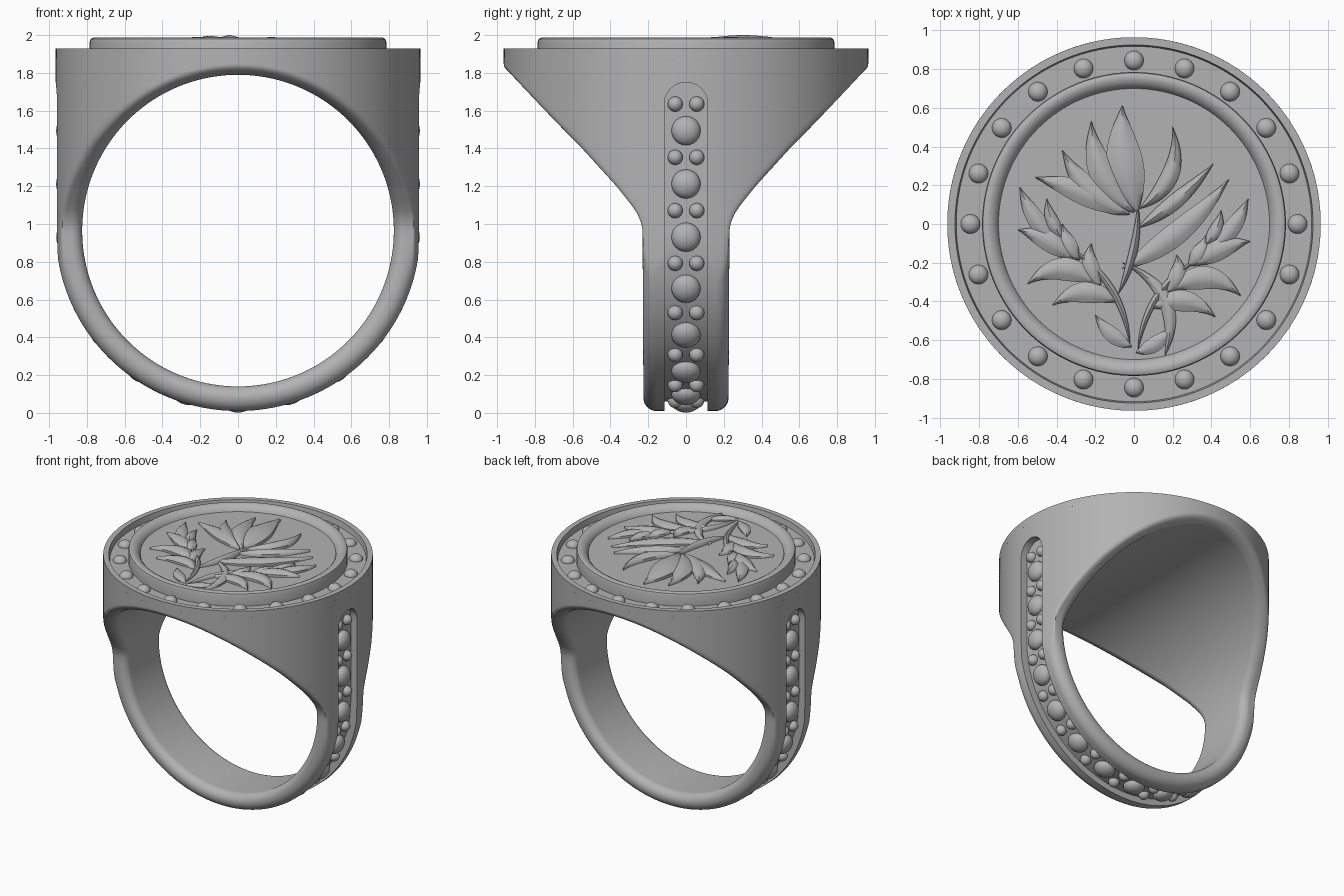
import bpy, bmesh
from math import sin, cos, pi, sqrt, copysign
from mathutils import Vector, Matrix

cube = bpy.data.objects.get("Cube")
if cube:
    bpy.data.objects.remove(cube, do_unlink=True)

metal = bpy.data.materials.new("grey_metal")
metal.use_nodes = True
metal.diffuse_color = (0.45, 0.45, 0.45, 1)
metal.node_tree.nodes["Principled BSDF"].inputs["Base Color"].default_value = metal.diffuse_color

RADIUS = 0.965      # head radius, also height of the finger hole centre
HOLE = 0.825
TOP = 1.88
FLOOR = 1.94
TRACK = 0.92        # radius of the bead path
QUARTER = TRACK * pi / 2


def skin(bm, rows, closed=False):
    """Join loops of points into a solid, capping the ends when open."""
    loops = [[bm.verts.new(p) for p in row] for row in rows]
    size = len(loops[0])
    pairs = list(zip(loops, loops[1:]))
    if closed:
        pairs.append((loops[-1], loops[0]))
    else:
        bm.faces.new(loops[0])
        bm.faces.new(loops[-1])
    for a, b in pairs:
        for i in range(size):
            j = (i + 1) % size
            bm.faces.new((a[i], a[j], b[j], b[i]))


def finish(name, bm, angle=35):
    bmesh.ops.recalc_face_normals(bm, faces=bm.faces)
    mesh = bpy.data.meshes.new(name)
    bm.to_mesh(mesh)
    bm.free()
    mesh.materials.append(metal)
    obj = bpy.data.objects.new(name, mesh)
    bpy.context.collection.objects.link(obj)
    smooth(obj, angle)
    return obj


def smooth(obj, angle):
    bpy.ops.object.select_all(action='DESELECT')
    obj.select_set(True)
    bpy.context.view_layer.objects.active = obj
    bpy.ops.object.shade_smooth_by_angle(angle=angle * pi / 180)


def bead(bm, place, normal, radius, height):
    turn = Vector(normal).to_track_quat('Z', 'Y').to_matrix().to_4x4()
    matrix = Matrix.Translation(place) @ turn @ Matrix.Diagonal((radius, radius, height, 1))
    bmesh.ops.create_uvsphere(bm, u_segments=24, v_segments=14, radius=1, matrix=matrix)


# Ring body: band that flares into a round head
FLARE = [(0, .225), (.96, .23), (1, .235), (1.05, .255), (1.1, .288), (1.2, .368),
         (1.4, .55), (1.6, .75), (1.8, .95), (1.9, 1.06)]


def flare(z):
    for (z0, w0), (z1, w1) in zip(FLARE, FLARE[1:]):
        if z <= z1:
            return w0 + (w1 - w0) * (z - z0) / (z1 - z0)
    return FLARE[-1][1]


def fillet(depth, radius):
    if depth >= radius:
        return 0
    return radius - sqrt(max(0, radius ** 2 - (radius - depth) ** 2))


def half_width(x, z, inner, outer, lower):
    round_wall = sqrt(max(0, RADIUS ** 2 - x * x))
    slope = flare(z)
    blend = max(0, 0.03 - abs(round_wall - slope))
    width = min(round_wall, slope) - blend ** 2 / 0.12
    width -= fillet(inner, 0.06)
    width -= fillet(outer, 0.07) * lower
    return max(width, 0.004)


def section(px, pz, steps=36):
    reach = sqrt(px * px + (pz - RADIUS) ** 2)
    lower = min(1, max(0, (RADIUS - pz) * 4))
    side = []
    for k in range(steps + 1):
        r = HOLE + (reach - HOLE) * (1 - cos(pi * k / steps)) / 2
        x, z = px * r / reach, RADIUS + (pz - RADIUS) * r / reach
        side.append((x, half_width(x, z, r - HOLE, reach - r, lower), z))
    return side + [(x, -y, z) for x, y, z in reversed(side)]


side_steps, arc_steps = 40, 80
outline = [(RADIUS * cos(pi * i / arc_steps), TOP) for i in range(arc_steps + 1)]
drop = (TOP - RADIUS) / side_steps
outline += [(-RADIUS, TOP - drop * i) for i in range(1, side_steps)]
outline += [(-RADIUS * cos(pi * i / arc_steps), RADIUS - 0.955 * sin(pi * i / arc_steps))
            for i in range(arc_steps + 1)]
outline += [(RADIUS, RADIUS + drop * i) for i in range(1, side_steps)]
bm = bmesh.new()
skin(bm, [section(x, z) for x, z in outline], closed=True)
body = finish("ring_body", bm)


# Bead channel cut along the outside of the band
def track(q, r, y=0):
    a = abs(q) / TRACK
    if a < pi / 2:
        return Vector((copysign(r * sin(a), q), y, RADIUS - r * cos(a)))
    return Vector((copysign(r, q), y, RADIUS + abs(q) - QUARTER))


end, half = QUARTER + 0.785, 0.115
stops = [end - half * (1 - cos(pi / 2 * i / 10)) for i in range(11)]
stops += [(end - half) * (1 - i / 60) for i in range(1, 60)]
stops = stops + [0] + [-q for q in reversed(stops)]
bm = bmesh.new()
rows = []
for q in stops:
    over = max(0, abs(q) - end + half)
    w = max(0.006, sqrt(max(0, half ** 2 - over ** 2)))
    rows.append([track(q, r, y) for r, y in ((.905, -w), (.905, w), (1.1, w), (1.1, -w))])
skin(bm, rows)
cutter = finish("channel_cutter", bm)
cutter.hide_render = True
cut = body.modifiers.new("channel", 'BOOLEAN')
cut.operation, cut.solver, cut.object = 'DIFFERENCE', 'EXACT', cutter
bpy.context.view_layer.objects.active = body
bpy.ops.object.modifier_apply(modifier=cut.name)
bpy.data.objects.remove(cutter, do_unlink=True)
smooth(body, 35)

# Beads in the channel: single large ones alternating with small pairs
bm = bmesh.new()
pitch = 0.282
for k in range(-7, 8):
    q = k * pitch
    bead(bm, track(q, 0.91), track(q, 2) - track(q, 1), 0.077, 0.053)
    for step in ((-0.5, 0.5) if k == 0 else (copysign(0.5, k),)):
        q = (k + step) * pitch
        for y in (-0.057, 0.057):
            bead(bm, track(q, 0.91, y), track(q, 2) - track(q, 1), 0.04, 0.04)
finish("band_beads", bm)

# Head plate: outer lip, sunken border, raised ring and medallion floor
profile = [(.965, 1.875), (.965, 1.93), (.925, 1.93), (.918, 1.885), (.785, 1.885),
           (.785, 1.965), (.78, 1.98), (.765, 1.987), (.745, 1.985), (.725, 1.975),
           (.708, 1.958), (.7, FLOOR), (.001, FLOOR), (.001, 1.875)]
bm = bmesh.new()
turns = [2 * pi * i / 128 for i in range(128)]
skin(bm, [[(r * cos(a), r * sin(a), z) for r, z in profile] for a in turns], closed=True)
finish("head_plate", bm)

# Studs around the border
bm = bmesh.new()
for i in range(20):
    a = 2 * pi * i / 20
    bead(bm, (0.845 * cos(a), 0.845 * sin(a), 1.885), (0, 0, 1), 0.05, 0.04)
finish("border_studs", bm)


# Relief: curved leaves with a raised middle ridge
def leaf(bm, base, tip, bend, width, height, steps=18):
    base, tip = Vector(base), Vector(tip)
    span = tip - base
    middle = (base + tip) / 2 + Vector((-span.y, span.x)).normalized() * bend * 2
    rows = []
    for i in range(steps + 1):
        t = i / steps
        spot = base * (1 - t) ** 2 + middle * 2 * t * (1 - t) + tip * t * t
        along = ((middle - base) * (1 - t) + (tip - middle) * t).normalized()
        across = Vector((-along.y, along.x))
        swell = max(0.03, sin(pi * t ** 0.85))
        rise = height * (0.4 + 0.6 * swell)
        row = []
        for u, lift in ((-1, -0.2), (-1, .45), (-.5, .8), (0, 1), (.5, .8), (1, .45), (1, -0.2)):
            p = spot + across * u * width * swell
            row.append((p.x, p.y, FLOOR + rise * lift))
        rows.append(row)
    skin(bm, rows)


petals = [((.02, .06), (-.06, .61), .03, .095, .06),
          ((0, .06), (-.22, .53), .06, .07, .055),
          ((-.02, .05), (-.37, .38), .05, .06, .05),
          ((-.03, .05), (-.51, .24), -.02, .065, .045),
          ((.03, .08), (.2, .5), -.08, .045, .05),
          ((.02, -.02), (.41, .31), -.02, .04, .045),
          ((-.06, -.23), (.49, .23), -.04, .06, .04)]
bm = bmesh.new()
for petal in petals:
    leaf(bm, *petal)
finish("flower_petals", bm, 50)

leaves = [((.4, -.12), (.59, .16), -.02, .045, .04),
          ((.31, -.2), (.6, -.06), .025, .055, .045),
          ((.28, -.2), (.37, -.03), -.02, .045, .04),
          ((.36, -.1), (.45, .1), -.02, .035, .04),
          ((.19, -.33), (.55, -.34), .08, .06, .045),
          ((.17, -.34), (.22, -.13), -.03, .045, .04),
          ((.09, -.42), (.42, -.45), .06, .055, .04),
          ((.01, -.65), (.2, -.5), -.02, .04, .03)]
stems = [((.02, -.64), (.4, -.12), .09, .018, .03)]
for side, name in ((-1, "right"), (1, "left")):
    shift = -0.03 * side
    bm = bmesh.new()
    for (bx, by), (tx, ty), bend, width, height in leaves + stems:
        leaf(bm, (side * bx, by + shift / 2), (side * tx, ty + shift), bend * side, width, height)
    finish(name + "_foliage", bm, 50)

# Main stem
bm = bmesh.new()
leaf(bm, (.16, -.68), (-.06, -.2), -.12, .035, .035)
leaf(bm, (-.08, -.36), (.02, .12), -.03, .022, .045)
finish("main_stem", bm, 50)
